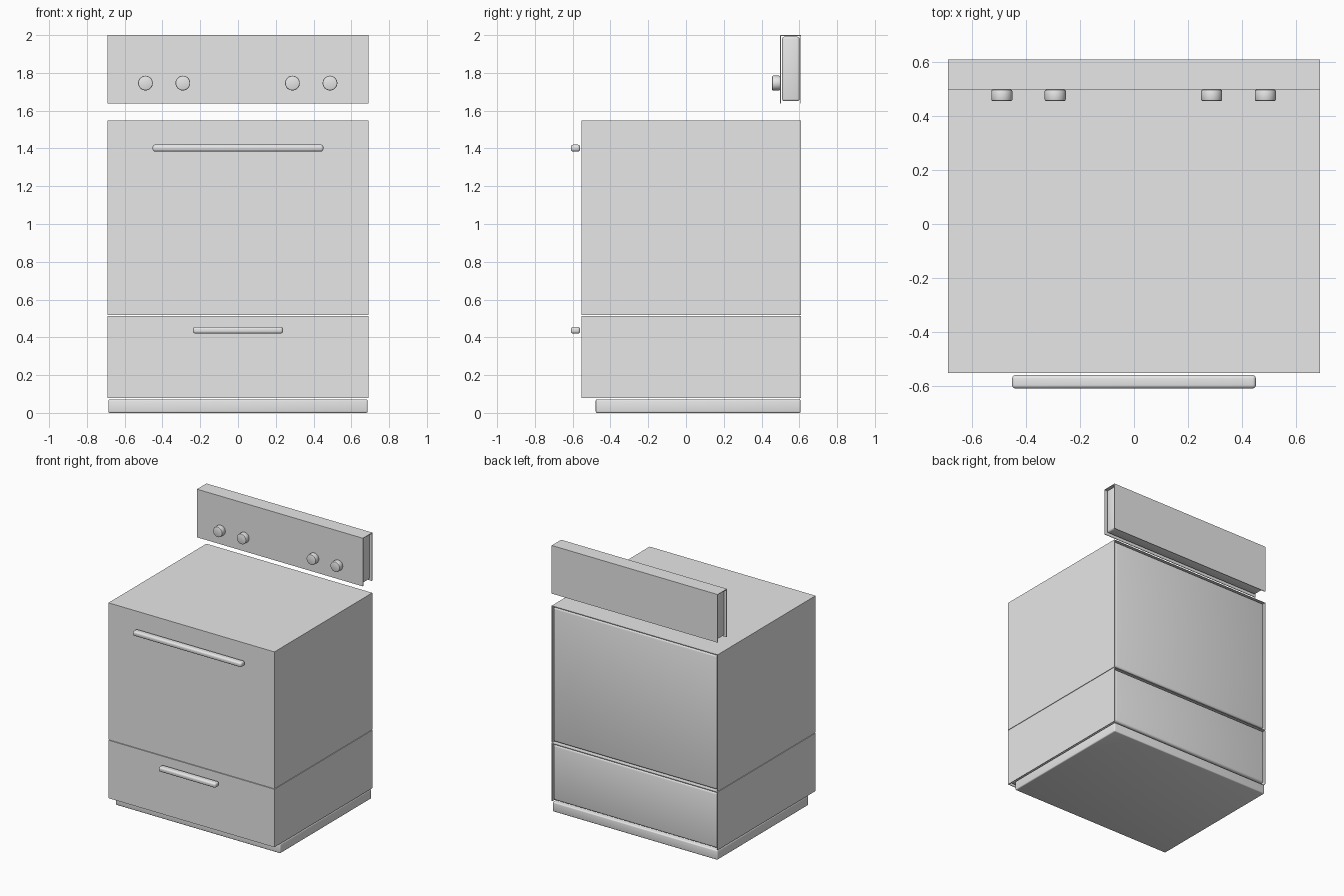
import bpy, math

if "Cube" in bpy.data.objects:
    bpy.data.objects.remove(bpy.data.objects["Cube"])

gray = bpy.data.materials.new("light gray")
gray.diffuse_color = (0.8, 0.8, 0.8, 1)
gray.use_nodes = True
gray.node_tree.nodes["Principled BSDF"].inputs["Base Color"].default_value = gray.diffuse_color


def finish(ob, name, bevel=0.0, segments=3):
    ob.name = name
    ob.data.materials.append(gray)
    if bevel:
        bpy.ops.object.transform_apply(location=False, rotation=True, scale=True)
        m = ob.modifiers.new("bevel", 'BEVEL')
        m.width, m.segments = bevel, segments
        m.limit_method = 'ANGLE'
        bpy.ops.object.modifier_apply(modifier=m.name)
        bpy.ops.object.shade_smooth_by_angle(angle=math.radians(40))
    return ob


def box(name, x, y, z, bevel=0.0, segments=3):
    """Box from (min, max) pairs."""
    bpy.ops.mesh.primitive_cube_add(size=1, location=[(a + b) / 2 for a, b in (x, y, z)])
    ob = bpy.context.object
    ob.scale = [b - a for a, b in (x, y, z)]
    bpy.ops.object.transform_apply(location=False, rotation=False, scale=True)
    return finish(ob, name, bevel, segments)


W, F, B, T = 0.69, -0.553, 0.61, 0.005   # half width, front, back, sheet thickness


def wrapped_block(name, z0, z1):
    """Soft-edged core with sheet metal on the front, sides and top."""
    g = 0.004
    box(name + "_core", (-W + T + g, W - T - g), (F + T + g, B - 0.004), (z0 + 0.008, z1 - T - g), 0.015)
    box(name + "_front", (-W, W), (F, F + T), (z0, z1))
    box(name + "_top", (-W, W), (F, B), (z1 - T, z1))
    for side, s in (("left", -1), ("right", 1)):
        xs = sorted((s * W, s * (W - T)))
        box(f"{name}_{side}_side", xs, (F, B), (z0, z1))


# Plinth, drawer and oven body
box("plinth", (-W + 0.004, W - 0.004), (-0.478, B - 0.003), (0.0, 0.072), 0.008)
wrapped_block("drawer", 0.078, 0.514)
wrapped_block("oven", 0.518, 1.547)

# Control panel: core wrapped by front, top and back sheets, open at the ends
box("control_panel_core", (-W + 0.012, W - 0.012), (0.509, 0.601), (1.650, 1.992), 0.012)
box("control_panel_front", (-W, W), (0.498, 0.498 + T), (1.638, 2.0))
box("control_panel_back", (-W, W), (B - T, B), (1.638, 2.0))
box("control_panel_top", (-W, W), (0.498, B), (2.0 - T, 2.0))

# Floating bar handles
for name, half, z in (("oven_handle", 0.452, 1.402), ("drawer_handle", 0.238, 0.438)):
    box(name, (-half, half), (-0.61, -0.56), (z - 0.018, z + 0.018), 0.013, 4)

# Knobs
for i, x in enumerate((-0.49, -0.292, 0.288, 0.487)):
    bpy.ops.mesh.primitive_cylinder_add(vertices=32, radius=0.039, depth=0.043,
                                        location=(x, 0.477, 1.746), rotation=(math.pi / 2, 0, 0))
    finish(bpy.context.object, f"knob_{i + 1}", 0.006, 2)
